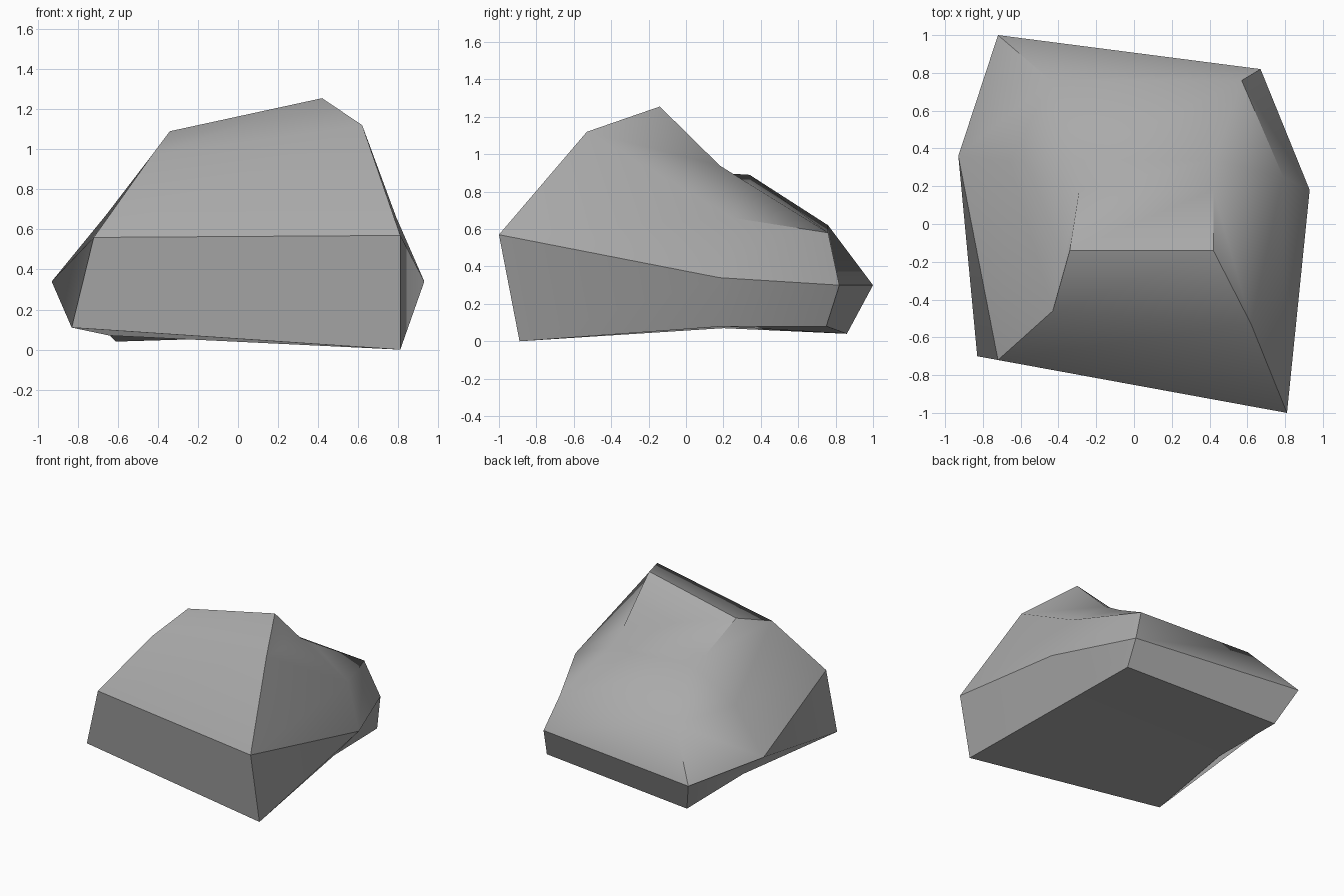
import bpy
import bmesh
import math

# Remove the default cube
default_cube = bpy.data.objects.get("Cube")
if default_cube:
    bpy.data.objects.remove(default_cube, do_unlink=True)


def make_material(name, color):
    material = bpy.data.materials.new(name)
    material.use_nodes = True
    material.diffuse_color = color
    shader = next(node for node in material.node_tree.nodes
                  if node.type == "BSDF_PRINCIPLED")
    shader.inputs["Base Color"].default_value = color
    shader.inputs["Roughness"].default_value = 0.9
    return material


# Edge profiles of the boulder: front base, over the crest, back base, underside
right_profile = [
    (0.81, -0.89, 0), (0.81, -1, 0.57), (0.62, -0.53, 1.12),
    (0.42, -0.14, 1.255), (0.42, 0.18, 0.94), (0.42, 0.34, 0.84),
    (0.57, 0.76, 0.58), (0.67, 0.82, 0.3), (0.69, 0.75, 0.08),
    (0.7, 0.2, 0.08),
]
left_profile = [
    (-0.83, -0.7, 0.11), (-0.72, -0.72, 0.56), (-0.43, -0.46, 0.97),
    (-0.34, -0.14, 1.09), (-0.29, 0.18, 0.9), (-0.29, 0.34, 0.89),
    (-0.44, 0.76, 0.62), (-0.72, 1, 0.3), (-0.61, 0.86, 0.04),
    (-0.64, 0.2, 0.07),
]

# Each flank bulges out to a low corner and a higher shoulder
right_flank = [(0.93, 0.18, 0.34), (0.79, 0.25, 0.66)]
left_flank = [(-0.93, 0.36, 0.34), (-0.66, 0.33, 0.67)]


def build_flank(mesh, rim, points):
    """Close one side of the boulder around its corner and shoulder."""
    corner, shoulder = [mesh.verts.new(point) for point in points]
    front_base, front, brow, crest, saddle, dip, rear, tail, back_base, keel = rim
    patches = [
        (front_base, front, corner, keel),
        (keel, corner, tail, back_base),
        (front, brow, shoulder, corner),
        (brow, crest, saddle, shoulder),
        (saddle, dip, shoulder),
        (dip, rear, shoulder),
        (corner, shoulder, rear, tail),
    ]
    for patch in patches:
        mesh.faces.new(patch)


mesh = bmesh.new()
right_rim = [mesh.verts.new(point) for point in right_profile]
left_rim = [mesh.verts.new(point) for point in left_profile]

# Band of faces running around the front, crest, back and underside
count = len(right_rim)
for index in range(count):
    following = (index + 1) % count
    mesh.faces.new((left_rim[index], right_rim[index],
                    right_rim[following], left_rim[following]))

build_flank(mesh, right_rim, right_flank)
build_flank(mesh, left_rim, left_flank)
bmesh.ops.recalc_face_normals(mesh, faces=mesh.faces)

# Boulder object
data = bpy.data.meshes.new("boulder")
mesh.to_mesh(data)
mesh.free()
boulder = bpy.data.objects.new("boulder", data)
bpy.context.collection.objects.link(boulder)
data.materials.append(make_material("stone grey", (0.4, 0.4, 0.4, 1)))

# Soft facets with crisp ridges
bpy.ops.object.select_all(action="DESELECT")
boulder.select_set(True)
bpy.context.view_layer.objects.active = boulder
bpy.ops.object.shade_smooth_by_angle(angle=math.radians(35))
